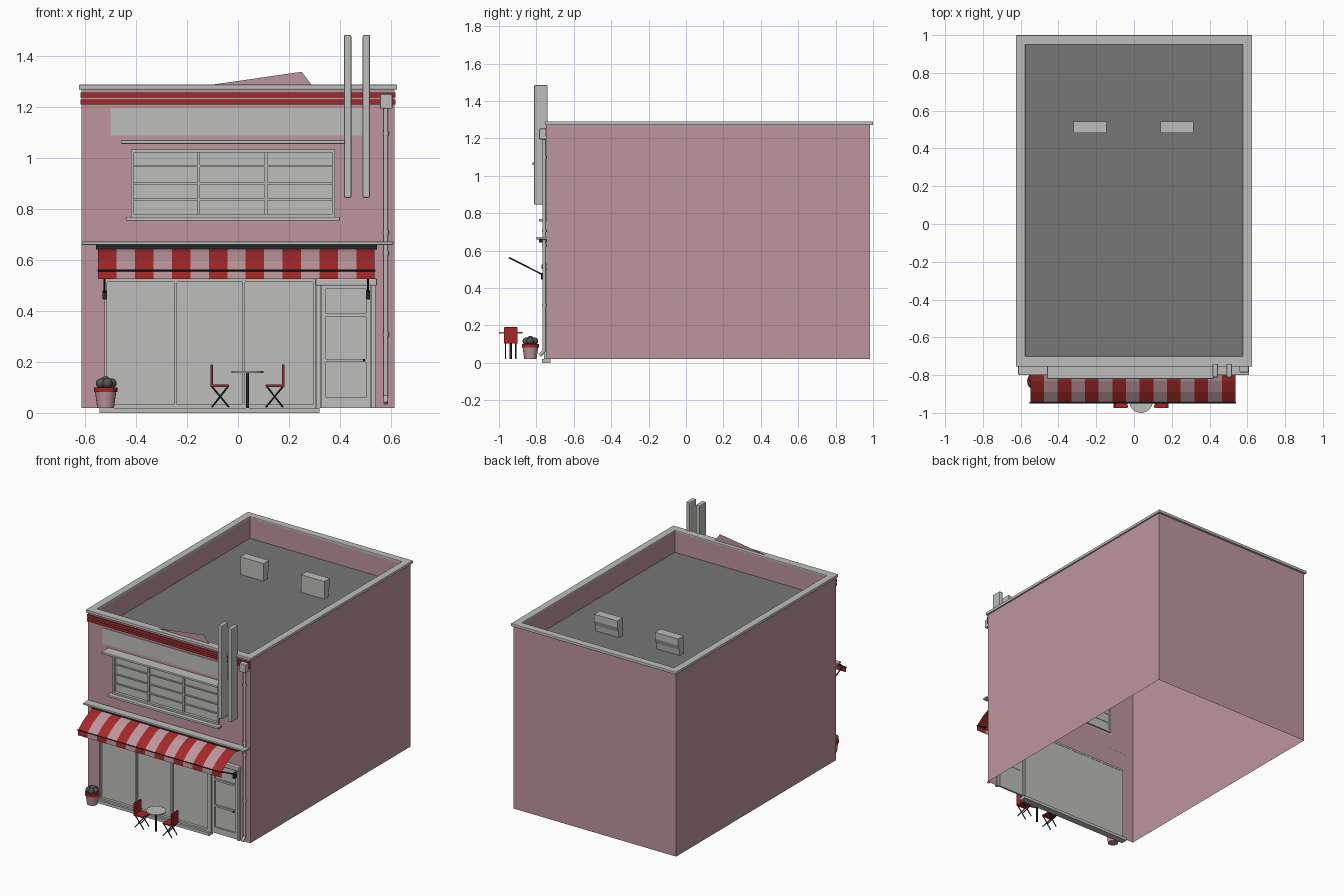
import bpy, bmesh, math
from mathutils import Vector

if "Cube" in bpy.data.objects:
    bpy.data.objects.remove(bpy.data.objects["Cube"])


def material(name, r, g, b):
    m = bpy.data.materials.new(name)
    lin = [((c / 255 + 0.055) / 1.055) ** 2.4 for c in (r, g, b)]
    m.diffuse_color = (*lin, 1)
    m.use_nodes = True
    m.node_tree.nodes["Principled BSDF"].inputs["Base Color"].default_value = m.diffuse_color
    return m


PINK = material("dusty_pink", 190, 150, 157)
GREY = material("light_grey", 190, 190, 188)
ROOF = material("roof_grey", 118, 118, 118)
RED = material("red", 164, 40, 40)
DARK = material("near_black", 38, 40, 43)
PLANT = material("plant_grey", 84, 82, 84)


def make(name, bm, *mats, smooth=False):
    me = bpy.data.meshes.new(name)
    bm.to_mesh(me)
    bm.free()
    ob = bpy.data.objects.new(name, me)
    bpy.context.collection.objects.link(ob)
    for m in mats:
        me.materials.append(m)
    if smooth:
        bpy.ops.object.select_all(action='DESELECT')
        ob.select_set(True)
        bpy.context.view_layer.objects.active = ob
        bpy.ops.object.shade_smooth_by_angle(angle=math.radians(40))
    return ob


def box(name, x0, x1, y0, y1, z0, z1, mat, bevel=0):
    bm = bmesh.new()
    bmesh.ops.create_cube(bm, size=1)
    for v in bm.verts:
        v.co = ((x0 + x1) / 2 + v.co.x * (x1 - x0), (y0 + y1) / 2 + v.co.y * (y1 - y0),
                (z0 + z1) / 2 + v.co.z * (z1 - z0))
    if bevel:
        bmesh.ops.bevel(bm, geom=bm.edges[:], offset=bevel, segments=2, profile=0.5, affect='EDGES')
    return make(name, bm, mat)


def quads(name, faces, mat):
    bm = bmesh.new()
    for f in faces:
        bm.faces.new([bm.verts.new(p) for p in f])
    bmesh.ops.remove_doubles(bm, verts=bm.verts[:], dist=1e-5)
    return make(name, bm, mat)


def panel(x0, x1, z0, z1, y):
    return [(x0, y, z0), (x1, y, z0), (x1, y, z1), (x0, y, z1)]


def rod(name, p, q, r, mat, r2=None, sides=12):
    p, q = Vector(p), Vector(q)
    bm = bmesh.new()
    bmesh.ops.create_cone(bm, cap_ends=True, segments=sides, radius1=r,
                          radius2=r if r2 is None else r2, depth=(q - p).length)
    bm.transform((q - p).to_track_quat('Z', 'Y').to_matrix().to_4x4())
    bmesh.ops.translate(bm, verts=bm.verts, vec=(p + q) / 2)
    return make(name, bm, mat, smooth=True)


# Building shell: open-bottomed walls, front wall with shop and window openings
W, F, B = 0.615, -0.745, 0.985
quads("side_and_back_walls", [
    [(W, F, .02), (W, B, .02), (W, B, 1.27), (W, F, 1.27)],
    [(W, B, .02), (-W, B, .02), (-W, B, 1.27), (W, B, 1.27)],
    [(-W, B, .02), (-W, F, .02), (-W, F, 1.27), (-W, B, 1.27)]], PINK)
quads("front_wall", [panel(*p, F) for p in (
    (-W, -.525, .02, .525), (.54, W, .02, .525), (-W, W, .525, .77),
    (-W, -.41, .77, 1.03), (.37, W, .77, 1.03), (-W, W, 1.03, 1.27))], PINK)

# Roof deck and inner parapet
X, Y0, Y1, RZ = 0.575, -0.70, 0.95, 1.14
ring = [(-X, Y0), (X, Y0), (X, Y1), (-X, Y1)]
quads("roof_deck", [[(x, y, RZ) for x, y in ring]], ROOF)
quads("parapet_inner", [[(*a, 1.28), (*b, 1.28), (*b, RZ), (*a, RZ)]
                        for a, b in zip(ring, ring[1:] + ring[:1])], PINK)
for s in (-1, 1):
    xs = sorted((s * .625, s * X))
    box("coping_side", *xs, -.755, 1.0, 1.27, 1.29, GREY, .004)
box("coping_front", -.62, .62, -.755, Y0, 1.27, 1.29, GREY, .004)
box("coping_back", -.62, .62, Y1, 1.0, 1.27, 1.29, GREY, .004)
quads("gable_fin", [[(-.11, -.725, 1.288), (.29, -.725, 1.288), (.25, -.725, 1.34)]], PINK)

# Rooftop units: side profile extruded along x
for x0 in (-.32, .14):
    prof = [(.483, RZ), (.525, RZ), (.53, 1.18), (.542, 1.215), (.542, 1.26), (.483, 1.26)]
    bm = bmesh.new()
    f = bm.faces.new([bm.verts.new((x0, y, z)) for y, z in prof])
    ext = bmesh.ops.extrude_face_region(bm, geom=[f])
    bmesh.ops.translate(bm, vec=(.175, 0, 0),
                        verts=[v for v in ext['geom'] if isinstance(v, bmesh.types.BMVert)])
    bmesh.ops.recalc_face_normals(bm, faces=bm.faces)
    make("rooftop_unit", bm, GREY)

# Facade bands, sign board, ledges
for z in (1.212, 1.239):
    box("red_band", -.618, .618, -.752, F, z, z + .019, RED)
box("sign_board", -.5, .49, -.75, F, 1.09, 1.197, GREY)
box("window_cornice", -.46, .42, -.82, F, 1.057, 1.071, GREY, .003)
box("window_sill", -.44, .4, -.785, F, .755, .77, GREY, .003)
box("storey_ledge", -.613, .61, -.80, F, .66, .673, GREY, .003)
for x in (.416, .49):
    box("blade_sign", x, x + .029, -.812, -.74, .845, 1.485, GREY, .006)

# Upper window
quads("window_glass", [panel(-.415, .375, .77, 1.035, -.738)], GREY)
for x in (-.42, .37):
    box("window_jamb", x, x + .012, -.757, -.735, .77, 1.035, GREY)
for z in (.77, 1.023):
    box("window_rail", -.42, .382, -.757, -.735, z, z + .012, GREY)
for x in (-.155, .11):
    box("window_mullion", x - .005, x + .005, -.75, -.735, .77, 1.03, GREY)
for z in (.839, .902, .969):
    box("window_bar", -.41, .37, -.746, -.735, z - .004, z + .004, GREY)

# Shopfront
box("shop_plinth", -.545, .32, -.77, -.725, 0, .02, GREY)
quads("shop_glass", [panel(-.525, .315, .02, .53, -.737)], GREY)
for x in (-.525, -.25, .018, .295):
    box("shop_mullion", x, x + .01, -.755, -.735, .02, .53, GREY)
for z in (.02, .515):
    box("shop_rail", -.52, .30, -.755, -.735, z, z + .012, GREY)

# Door with frame and panels
quads("door", [panel(.31, .54, .02, .525, -.737)], GREY)
for x in (.308, .523):
    box("door_post", x, x + .018, -.76, -.735, .02, .5, GREY)
box("door_head", .305, .546, -.772, -.735, .5, .527, GREY, .004)
for x in (.328, .503):
    box("door_stile", x, x + .018, -.748, -.735, .02, .5, GREY)
for z, h in ((.02, .04), (.2, .012), (.378, .012), (.487, .013)):
    box("door_rail", .34, .51, -.748, -.735, z, z + h, GREY)
rod("door_handle", (.495, -.762, .207), (.495, -.745, .207), .005, DARK)

# Striped awning: one curved sheet, alternating columns
prof = [(-.765, .65), (-.83, .632), (-.89, .602), (-.945, .56), (-.948, .525)]
bm = bmesh.new()
cols = [[bm.verts.new((-.549 + i * 1.086 / 15, y, z)) for y, z in prof] for i in range(16)]
for i in range(15):
    for j in range(4):
        f = bm.faces.new((cols[i][j], cols[i][j + 1], cols[i + 1][j + 1], cols[i + 1][j]))
        f.material_index = i % 2
make("awning", bm, RED, PINK)
box("awning_housing", -.558, .547, -.785, F, .642, .659, DARK)
rod("awning_front_bar", (-.552, -.946, .56), (.54, -.946, .56), .004, DARK, sides=8)
for x in (-.525, .51):
    box("awning_bracket", x - .008, x + .008, -.775, F, .445, .48, DARK)
    rod("awning_arm", (x, -.768, .472), (x, -.945, .562), .004, DARK, sides=8)

# Downpipe
box("rain_hopper", .558, .606, -.785, F, 1.195, 1.252, GREY, .003)
rod("downpipe", (.581, -.758, .06), (.581, -.758, 1.2), .009, GREY)
rod("downpipe_foot", (.581, -.758, .065), (.581, -.782, .038), .009, GREY)
for z in (.3, .62, .7, 1.09):
    rod("pipe_collar", (.581, -.758, z), (.581, -.758, z + .016), .012, GREY)

# Potted plant
px, py = -.52, -.832
rod("pot_body", (px, py, .02), (px, py, .085), .033, PINK, .042, 20)
rod("pot_rim", (px, py, .083), (px, py, .1), .046, RED, .046, 20)
for k in range(6):
    a = k * math.tau / 5
    d = 0 if k == 5 else .023
    bm = bmesh.new()
    bmesh.ops.create_uvsphere(bm, u_segments=12, v_segments=8, radius=.02)
    for v in bm.verts:
        v.co = v.co + Vector((px + d * math.cos(a), py + d * math.sin(a), .116 if d else .124))
    make("cactus_ball", bm, PLANT, smooth=True)

# Cafe table and two mirrored chairs
tx, ty = .037, -.9375
rod("table_top", (tx, ty, .156), (tx, ty, .164), .0625, GREY, sides=32)
rod("table_leg", (tx, ty, .02), (tx, ty, .157), .006, DARK)
for s in (-1, 1):
    def span(a, b):
        return sorted((tx + s * a, tx + s * b))
    box("chair_seat", *span(.072, .146), ty - .036, ty + .036, .102, .112, RED, .002)
    box("chair_back", *span(.136, .146), ty - .036, ty + .036, .11, .19, RED, .002)
    for y in (ty - .028, ty + .028):
        rod("chair_leg", (tx + s * .072, y, .022), (tx + s * .14, y, .104), .0035, DARK, sides=8)
        rod("chair_leg", (tx + s * .14, y, .022), (tx + s * .076, y, .104), .0035, DARK, sides=8)
